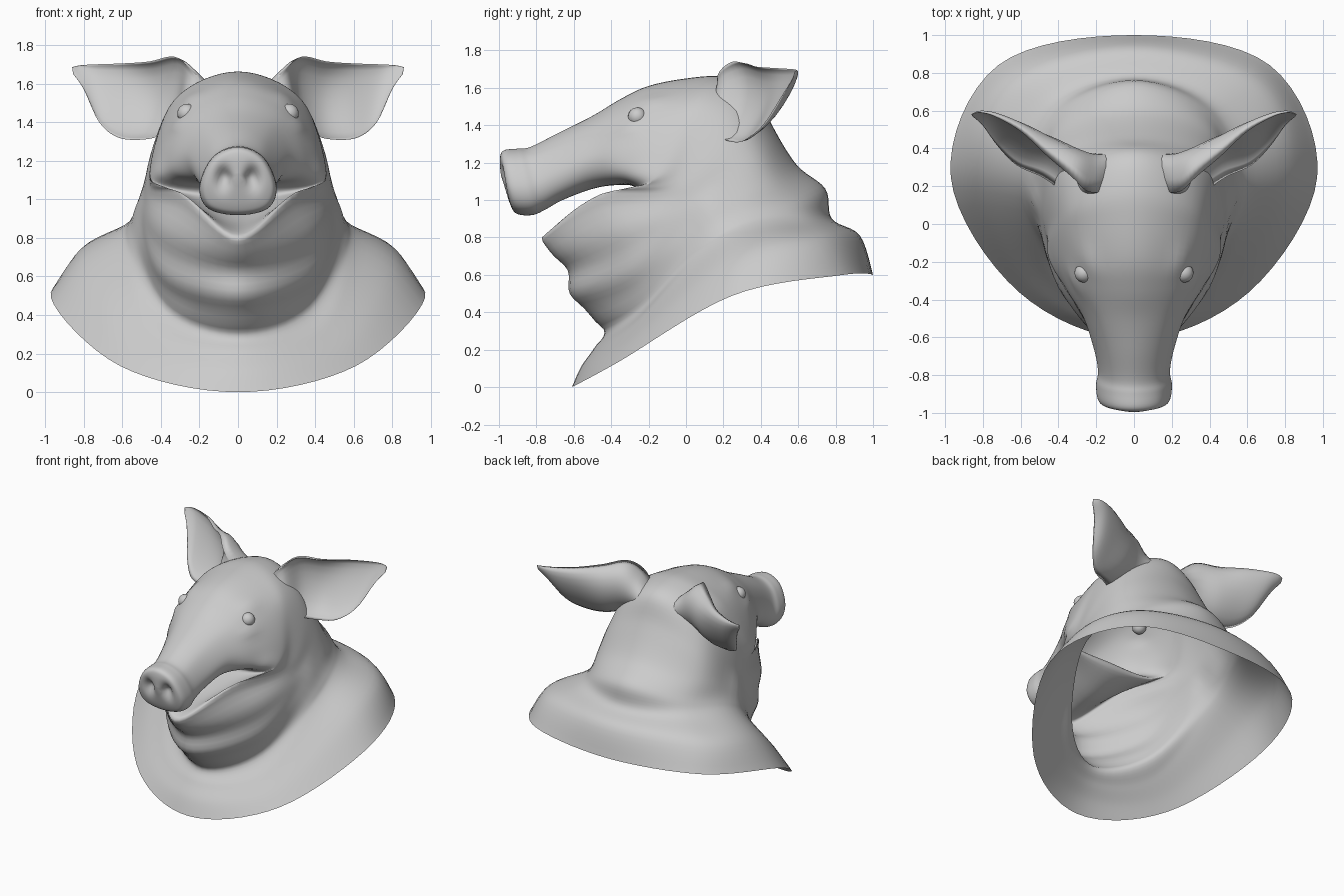
import bpy, bmesh, math
from mathutils import Vector as V

if "Cube" in bpy.data.objects:
    bpy.data.objects.remove(bpy.data.objects["Cube"])


def spline(pts, n, closed=False):
    """Catmull-Rom through pts, n steps per span."""
    out, m = [], len(pts)
    for i in range(m if closed else m - 1):
        if closed:
            a, b, c, d = (pts[(i + k) % m] for k in (-1, 0, 1, 2))
        else:
            a, b, c, d = (pts[min(max(i + k, 0), m - 1)] for k in (-1, 0, 1, 2))
        for j in range(n):
            t = j / n
            out.append(0.5 * (2 * b + (c - a) * t + (2 * a - 5 * b + 4 * c - d) * t * t
                              + (3 * b - a - 3 * c + d) * t ** 3))
    return out if closed else out + [pts[-1].copy()]


def loft(name, rows, cap_start=False, cap_end=False):
    """Skin a list of closed rings into a smooth mesh object."""
    bm = bmesh.new()
    grid = [[bm.verts.new(p) for p in r] for r in rows]
    n = len(rows[0])
    for a, b in zip(grid, grid[1:]):
        for i in range(n):
            j = (i + 1) % n
            bm.faces.new((a[i], a[j], b[j], b[i]))
    if cap_start:
        bm.faces.new(grid[0])
    if cap_end:
        bm.faces.new(grid[-1])
    bmesh.ops.recalc_face_normals(bm, faces=bm.faces)
    me = bpy.data.meshes.new(name)
    bm.to_mesh(me)
    bm.free()
    me.polygons.foreach_set("use_smooth", [True] * len(me.polygons))
    ob = bpy.data.objects.new(name, me)
    bpy.context.collection.objects.link(ob)
    return ob


def mirrored_ring(b, p1, p2, p3, t):
    side = [V(p1), V(p2), V(p3)]
    flip = [V((-p.x, p.y, p.z)) for p in reversed(side)]
    return [V((0, *b))] + side + [V((0, *t))] + flip


def snout_ring(yt, zt, yb, zb, w):
    def at(f, k):
        return (w * k, yb + (yt - yb) * f, zb + (zt - zb) * f)
    return mirrored_ring((yb, zb), at(.10, .78), at(.42, 1), at(.84, .66), (yt, zt))


# snout rings: top y, top z, bottom y, bottom z, half width
snout = [
    (-.990, 1.13, -.970, 1.07, .03),
    (-.995, 1.22, -.935, .965, .15),
    (-.975, 1.265, -.900, .925, .19),
    (-.900, 1.275, -.820, .92, .20),
    (-.830, 1.285, -.750, .95, .19),
    (-.680, 1.36, -.660, 1.00, .21),
    (-.500, 1.45, -.500, 1.06, .265),
]
# head rings swing round the mouth corner: palate, lip, jaw, neck, collar
head = [
    ((-.37, 1.08), (.29, -.37, 1.11), (.345, -.36, 1.23), (.24, -.34, 1.45), (-.35, 1.54)),
    ((-.27, 1.07), (.36, -.29, 1.10), (.41, -.22, 1.23), (.27, -.22, 1.49), (-.20, 1.61)),
    ((-.25, 1.00), (.39, -.24, 1.065), (.45, -.11, 1.19), (.315, -.03, 1.51), (.00, 1.65)),
    ((-.46, .89), (.345, -.36, 1.05), (.46, -.05, 1.12), (.335, .10, 1.51), (.19, 1.66)),
    ((-.77, .80), (.28, -.48, 1.00), (.475, -.01, 1.06), (.36, .26, 1.43), (.37, 1.60)),
    ((-.65, .65), (.38, -.36, .78), (.49, .04, .99), (.40, .37, 1.26), (.455, 1.41)),
    ((-.60, .47), (.39, -.29, .58), (.515, .10, .92), (.42, .46, 1.10), (.59, 1.19)),
    ((-.44, .31), (.37, -.23, .44), (.565, .16, .84), (.41, .57, .98), (.745, 1.06)),
    ((-.49, .21), (.44, -.29, .32), (.62, .20, .79), (.47, .62, .89), (.78, .90)),
    ((-.56, .11), (.54, -.33, .22), (.82, .24, .67), (.66, .74, .79), (.93, .81)),
    ((-.61, .00), (.61, -.36, .135), (.97, .25, .49), (.72, .84, .60), (1.0, .60)),
]
rings = [snout_ring(*s) for s in snout] + [mirrored_ring(*h) for h in head]
STEP, AROUND = 6, 8
columns = [spline([r[i] for r in rings], STEP) for i in range(8)]
rows = [spline([c[k] for c in columns], AROUND, True) for k in range(len(columns[0]))]
body = loft("head_and_collar", rows, cap_start=True)

# sculpted dents and swellings: centre, radii, push along normal
bumps = [
    ((.075, -.96, 1.11), (.036, .09, .055), -.05),    # nostril
    ((.27, -.23, 1.54), (.06, .10, .04), .02),        # brow
    ((.30, -.29, 1.38), (.06, .08, .03), .012),       # lower lid
    ((.52, .12, .95), (.10, .08, .10), .02),          # neck swelling
]
me = body.data
normals = [v.normal.copy() for v in me.vertices]
ring_size = 8 * AROUND
for v, nrm in zip(me.vertices, normals):
    p, push = v.co.copy(), 0.0
    for c, r, amount in bumps:
        d = ((abs(p.x) - c[0]) / r[0]) ** 2 + ((p.y - c[1]) / r[1]) ** 2 + ((p.z - c[2]) / r[2]) ** 2
        push += amount * math.exp(-d)
    u = v.index // ring_size / STEP
    if 11 < u < 14:                                   # rolls under the chin
        fade = min(1, max(0, (-.1 - p.y) / .25))
        push -= .008 * fade * math.sin(2 * math.pi * (u - 11))
    v.co = p + nrm * push

# ears: top edge, bottom edge, back bulge, cup depth
ear = [
    ((.14, .18, 1.56), (.31, .10, 1.42), .26, -.02),
    ((.24, .17, 1.67), (.345, .13, 1.37), .24, .02),
    ((.33, .25, 1.74), (.39, .18, 1.335), .19, .10),
    ((.46, .36, 1.715), (.49, .25, 1.31), .15, .11),
    ((.60, .49, 1.705), (.62, .31, 1.32), .10, .065),
    ((.74, .57, 1.70), (.72, .41, 1.40), .06, .035),
    ((.82, .59, 1.695), (.80, .52, 1.57), .03, .01),
    ((.86, .58, 1.685), (.855, .57, 1.65), .01, .0),
]
back = V((-.38, .92, 0)).normalized()


def ear_ring(top, low, bulge, cup, n=10):
    top, low, pts = V(top), V(low), []
    for k in range(2 * n):
        t = math.pi * k / n
        depth = bulge * math.sin(t) if k <= n else cup * -math.sin(t)
        pts.append(top.lerp(low, (1 - math.cos(t)) / 2) + back * depth)
    return pts


ear_rings = [ear_ring(*e) for e in ear]
ear_cols = [spline([r[i] for r in ear_rings], 5) for i in range(len(ear_rings[0]))]
ear_rows = list(zip(*ear_cols))

for side, sx in (("right", 1), ("left", -1)):
    loft(side + "_ear", [[V((p.x * sx, p.y, p.z)) for p in r] for r in ear_rows], cap_end=True)
    # eyeballs
    bpy.ops.mesh.primitive_uv_sphere_add(segments=20, ring_count=12, radius=.05,
                                         location=(.265 * sx, -.26, 1.445))
    bpy.context.object.name = side + "_eye"
    bpy.ops.object.shade_smooth()
